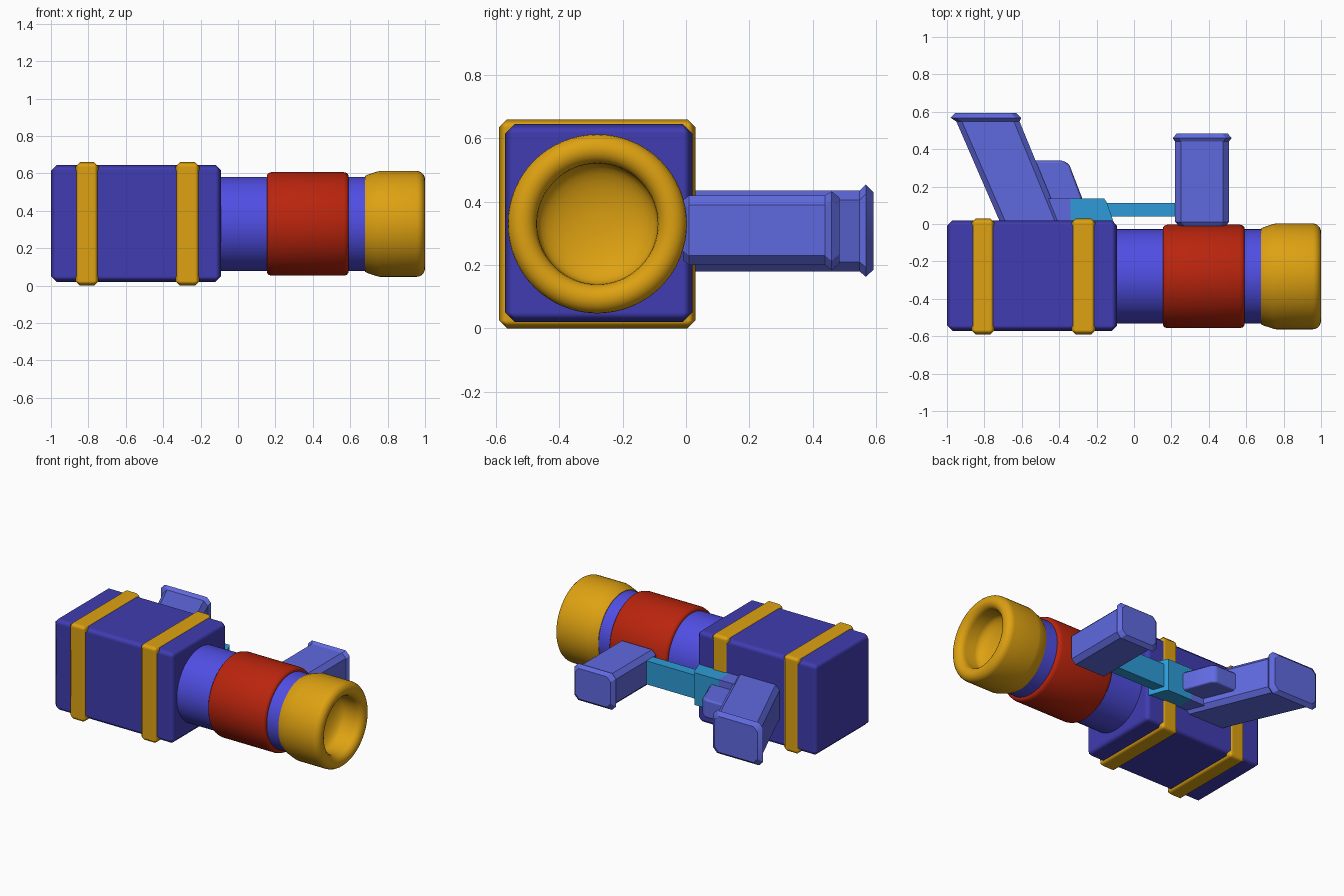
import bpy, bmesh, math
from mathutils import Vector

if "Cube" in bpy.data.objects:
    bpy.data.objects.remove(bpy.data.objects["Cube"])

AXIS_Y, AXIS_Z = -0.28, 0.33


def material(name, r, g, b):
    m = bpy.data.materials.new(name)
    m.diffuse_color = (r, g, b, 1)
    m.use_nodes = True
    m.node_tree.nodes["Principled BSDF"].inputs["Base Color"].default_value = m.diffuse_color
    return m


DARK_BLUE = material("dark_blue", 0.051, 0.045, 0.44)
BLUE = material("bright_blue", 0.08, 0.076, 0.77)
GOLD = material("gold", 0.73, 0.36, 0.006)
RED = material("red", 0.49, 0.018, 0.004)
PERIWINKLE = material("periwinkle", 0.117, 0.144, 0.74)
CYAN = material("cyan", 0.027, 0.33, 0.68)


def finish(name, bm, mat, angle=40, bevel=0, segments=1):
    bmesh.ops.recalc_face_normals(bm, faces=bm.faces)
    mesh = bpy.data.meshes.new(name)
    bm.to_mesh(mesh)
    bm.free()
    ob = bpy.data.objects.new(name, mesh)
    bpy.context.collection.objects.link(ob)
    mesh.materials.append(mat)
    bpy.ops.object.select_all(action='DESELECT')
    ob.select_set(True)
    bpy.context.view_layer.objects.active = ob
    if bevel:
        bpy.ops.object.shade_smooth()
        mod = ob.modifiers.new("edge_bevel", 'BEVEL')
        mod.width, mod.segments = bevel, segments
        mod.harden_normals = True
    else:
        bpy.ops.object.shade_smooth_by_angle(angle=math.radians(angle))
    return ob


def box(name, lo, hi, mat, bevel=0):
    bm = bmesh.new()
    bmesh.ops.create_cube(bm, size=1)
    lo, hi = Vector(lo), Vector(hi)
    for v in bm.verts:
        v.co = Vector([lo[i] + (v.co[i] + 0.5) * (hi[i] - lo[i]) for i in range(3)])
    return finish(name, bm, mat, bevel=bevel)


def bridge(bm, rings):
    for a, b in zip(rings, rings[1:]):
        n = len(a)
        for i in range(n):
            j = (i + 1) % n
            bm.faces.new((a[i], a[j], b[j], b[i]))
    bm.faces.new(rings[0])
    bm.faces.new(rings[-1])


def lathe(name, profile, mat, n=64):
    """Turn (x, radius) points around the barrel axis."""
    bm = bmesh.new()
    rings = []
    for x, r in profile:
        rings.append([bm.verts.new((x, AXIS_Y + r * math.cos(t), AXIS_Z + r * math.sin(t)))
                      for t in (2 * math.pi * i / n for i in range(n))])
    bridge(bm, rings)
    return finish(name, bm, mat, 50)


def grip(name, sections, mat, c=0.03):
    """Loft chamfered rectangles (y, x0, x1, z0, z1) along y."""
    bm = bmesh.new()
    rings = []
    for y, x0, x1, z0, z1 in sections:
        pts = [(x0 + c, z0), (x1 - c, z0), (x1, z0 + c), (x1, z1 - c),
               (x1 - c, z1), (x0 + c, z1), (x0, z1 - c), (x0, z0 + c)]
        rings.append([bm.verts.new((x, y, z)) for x, z in pts])
    bridge(bm, rings)
    return finish(name, bm, mat, 30)


def plate(name, outline, z0, z1, mat, bevel=0):
    """Extrude an (x, y) outline between two heights."""
    bm = bmesh.new()
    bridge(bm, [[bm.verts.new((x, y, z)) for x, y in outline] for z in (z0, z1)])
    return finish(name, bm, mat, bevel=bevel)


# Rear housing with its two bands
box("housing", (-1, -0.572, 0.02), (-0.09, 0.02, 0.645), DARK_BLUE, 0.03)
for label, x0, x1 in (("rear", -0.87, -0.745), ("front", -0.335, -0.205)):
    box(label + "_band", (x0, -0.591, 0), (x1, 0.03, 0.66), GOLD, 0.025)

# Barrel, red sleeve and muzzle with a rounded lip and a hollow bowl
lathe("barrel", [(-0.12, 0.252), (0.75, 0.252)], BLUE)
lathe("sleeve", [(0.155, 0.25), (0.155, 0.262), (0.163, 0.272), (0.18, 0.277),
                 (0.565, 0.277), (0.582, 0.272), (0.59, 0.262), (0.59, 0.25)], RED)
lip = [(0.955 + 0.045 * math.sin(t), 0.237 + 0.046 * math.cos(t))
       for t in (math.pi * i / 10 for i in range(11))]
bowl = [(0.80 + 0.08 * (1 - math.cos(t)), 0.19 * math.sin(t))
        for t in (math.pi / 2 * (1 - i / 8) for i in range(8))]
lathe("muzzle", [(0.68, 0.24), (0.68, 0.256), (0.69, 0.262), (0.745, 0.28), (0.76, 0.283)]
      + lip + bowl, GOLD)

# Slanted rear grip and straight front grip, each with a flared end
grip("rear_grip", [(0.0, -0.712, -0.387, 0.18, 0.435),
                   (0.548, -0.95, -0.612, 0.18, 0.435),
                   (0.568, -0.98, -0.603, 0.163, 0.455),
                   (0.593, -0.955, -0.63, 0.185, 0.43)], PERIWINKLE)
grip("front_grip", [(-0.01, 0.24, 0.49, 0.215, 0.405),
                    (0.01, 0.22, 0.507, 0.2, 0.42),
                    (0.44, 0.22, 0.507, 0.2, 0.42),
                    (0.46, 0.207, 0.522, 0.183, 0.433),
                    (0.485, 0.23, 0.5, 0.205, 0.413)], PERIWINKLE)

# Trigger with the block it sits in
plate("trigger", [(-0.56, 0.34), (-0.375, 0.34), (-0.345, 0.315),
                  (-0.27, 0.12), (-0.27, 0.04), (-0.5, 0.04)], 0.245, 0.375, PERIWINKLE, 0.015)
plate("trigger_block", [(-0.46, 0.135), (-0.34, 0.135), (-0.34, 0.0), (-0.46, 0.0)],
      0.2, 0.42, PERIWINKLE)

# Cyan rail joining the two grips
plate("rail_block", [(-0.345, 0.0), (-0.345, 0.137), (-0.16, 0.137), (-0.145, 0.115),
                     (-0.105, 0.0)], 0.2, 0.42, CYAN)
box("rail", (-0.16, 0.04, 0.23), (0.24, 0.113, 0.39), CYAN)
